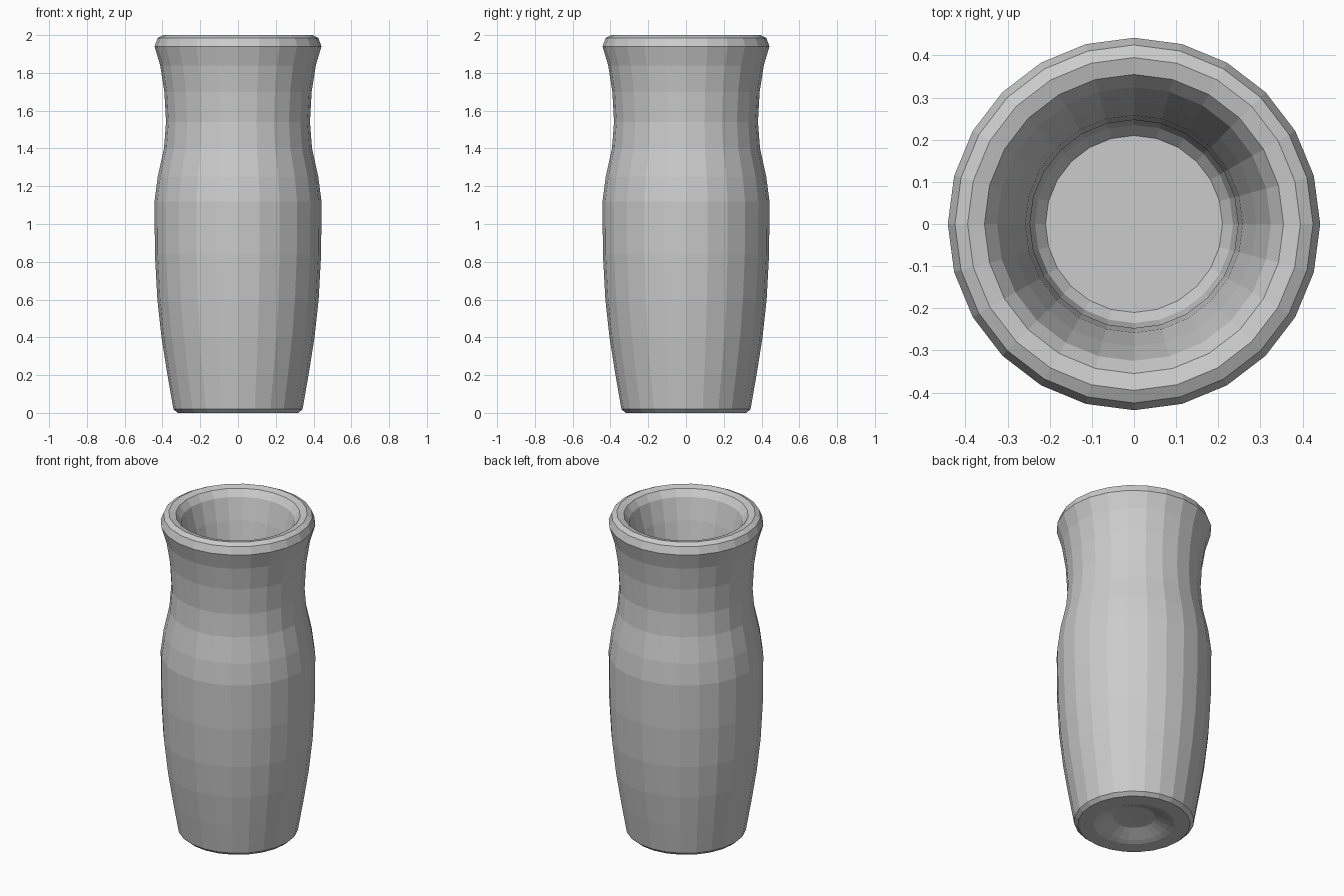
import bpy, bmesh, math

if "Cube" in bpy.data.objects:
    bpy.data.objects.remove(bpy.data.objects["Cube"])

SIDES = 24

# Half profile (radius, height): underside recess, outer wall, rim, inner wall, floor
PROFILE = [
    (0.0, 0.05), (0.12, 0.045), (0.20, 0.01), (0.23, 0.0),
    (0.32, 0.0), (0.342, 0.02), (0.375, 0.21), (0.405, 0.40), (0.427, 0.60),
    (0.44, 0.84), (0.442, 1.12), (0.425, 1.25), (0.392, 1.40), (0.381, 1.54),
    (0.390, 1.70), (0.412, 1.84), (0.442, 1.94), (0.425, 1.985),
    (0.395, 2.0), (0.355, 1.99), (0.325, 1.95), (0.29, 1.82), (0.258, 1.66),
    (0.247, 1.53), (0.26, 1.38), (0.30, 1.22), (0.312, 1.05), (0.31, 0.80),
    (0.295, 0.55), (0.265, 0.30), (0.235, 0.15), (0.21, 0.12), (0.0, 0.12),
]


def lathe(name, profile, sides):
    bm = bmesh.new()
    rings = []
    for r, z in profile:
        n = sides if r > 0 else 1
        rings.append([bm.verts.new((r * math.cos(2 * math.pi * i / sides),
                                    r * math.sin(2 * math.pi * i / sides), z))
                      for i in range(n)])
    for a, b in zip(rings, rings[1:]):
        for i in range(sides):
            j = (i + 1) % sides
            if len(a) == 1:
                bm.faces.new((a[0], b[i], b[j]))
            elif len(b) == 1:
                bm.faces.new((a[i], b[0], a[j]))
            else:
                bm.faces.new((a[i], a[j], b[j], b[i]))
    bmesh.ops.recalc_face_normals(bm, faces=bm.faces)
    mesh = bpy.data.meshes.new(name)
    bm.to_mesh(mesh)
    bm.free()
    obj = bpy.data.objects.new(name, mesh)
    bpy.context.collection.objects.link(obj)
    return obj


# Flat-shaded hollow vase
lathe("vase", PROFILE, SIDES)
